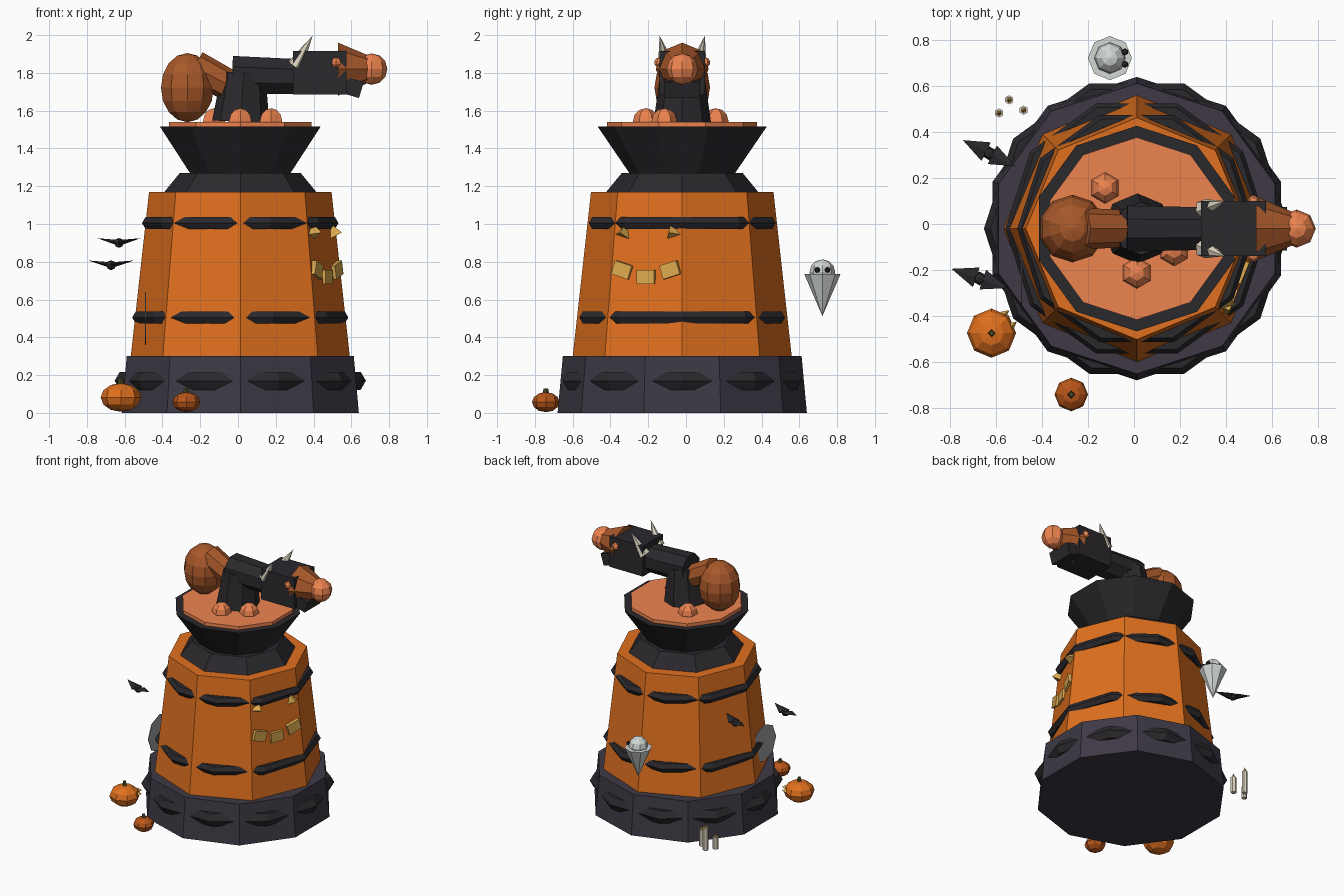
import bpy, bmesh, math
from mathutils import Vector, Matrix

if "Cube" in bpy.data.objects:
    bpy.data.objects.remove(bpy.data.objects["Cube"])

CX, CY = 0.012, -0.02   # tower axis


def paint(name, hexcol):
    m = bpy.data.materials.new(name)
    c = [int(hexcol[i:i + 2], 16) / 255 for i in (0, 2, 4)]
    m.diffuse_color = [((v + .055) / 1.055) ** 2.4 if v > .04 else v / 12.92 for v in c] + [1]
    m.use_nodes = True
    m.node_tree.nodes["Principled BSDF"].inputs["Base Color"].default_value = m.diffuse_color
    return m


ORANGE = paint("orange", "E0701E")
PURPLE = paint("dark_purple", "3E3945")
BLACK = paint("black", "2A282C")
LAVA = paint("lava", "EE8450")
BROWN = paint("burnt_orange", "A8582A")
IVORY = paint("ivory", "D8D0BC")
YELLOW = paint("yellow", "E0AC50")
WHITE = paint("ghost_white", "D2D8D6")
WEB = paint("web_grey", "A0A0A8")
RUST = paint("rust_orange", "B8561A")
GREEN = paint("stem", "4A4A28")


def finish(name, bm, mat):
    me = bpy.data.meshes.new(name)
    bmesh.ops.recalc_face_normals(bm, faces=bm.faces)
    bm.to_mesh(me)
    bm.free()
    me.materials.append(mat)
    ob = bpy.data.objects.new(name, me)
    bpy.context.collection.objects.link(ob)
    return ob


def cone(name, n, r1, r2, p0, p1, mat, flat=1.0, spin=0.0):
    """Frustum from p0 to p1; flat squashes it across its local y."""
    p0, p1 = Vector(p0), Vector(p1)
    d = p1 - p0
    M = (Matrix.Translation((p0 + p1) / 2) @ d.to_track_quat('Z', 'Y').to_matrix().to_4x4()
         @ Matrix.Diagonal((1, flat, 1, 1)) @ Matrix.Rotation(spin, 4, 'Z'))
    bm = bmesh.new()
    bmesh.ops.create_cone(bm, cap_ends=True, segments=n, radius1=r1, radius2=r2,
                          depth=d.length, matrix=M)
    bmesh.ops.remove_doubles(bm, verts=bm.verts, dist=1e-5)
    return finish(name, bm, mat)


def ball(name, c, r, mat, u=8, v=6):
    bm = bmesh.new()
    r = r if isinstance(r, tuple) else (r, r, r)
    bmesh.ops.create_uvsphere(bm, u_segments=u, v_segments=v, radius=1,
                              matrix=Matrix.Translation(c) @ Matrix.Diagonal((*r, 1)))
    return finish(name, bm, mat)


def box(name, c, size, mat, rot=Matrix.Identity(4)):
    bm = bmesh.new()
    bmesh.ops.create_cube(bm, size=1, matrix=Matrix.Translation(c) @ rot @ Matrix.Diagonal((*size, 1)))
    return finish(name, bm, mat)


def ring(name, z, R, r, mat):
    bpy.ops.mesh.primitive_torus_add(location=(CX, CY, z), major_segments=10, minor_segments=6,
                                     major_radius=R, minor_radius=r)
    ob = bpy.context.object
    ob.name = name
    ob.data.materials.append(mat)


def tier(name, n, r1, r2, z0, z1, mat):
    cone(name, n, r1, r2, (CX, CY, z0), (CX, CY, z1), mat)


# Tower
tier("base", 10, .66, .632, 0, .30, PURPLE)
tier("body", 8, .582, .483, .28, 1.17, ORANGE)
tier("collar", 8, .402, .32, 1.17, 1.27, BLACK)
tier("funnel", 10, .28, .447, 1.27, 1.515, BLACK)
tier("lava_pool", 10, .397, .397, 1.50, 1.54, LAVA)
ring("base_band", .17, .61, .055, BLACK)
ring("lower_band", .505, .535, .037, BLACK)
ring("upper_band", 1.005, .483, .037, BLACK)
for x, y in ((-.126, .157), (.012, -.213), (.175, -.115)):
    ball("lava_bubble", (x, y, 1.545), .068, LAVA, 6, 6)

# Carved face on the body side at -22.5 degrees
A = math.radians(-22.5)
N, T = Vector((math.cos(A), math.sin(A), 0)), Vector((-math.sin(A), math.cos(A), 0))
C = Vector((CX, CY, 0))
for s in (-1, 1):
    p = C + N * .465 + T * .14 * s + Vector((0, 0, .955))
    cone("face_eye", 3, .05, 0, p, p + N * .06, YELLOW, spin=s * .3)
for s in (-1, 0, 1):
    p = C + N * .495 + T * .138 * s + Vector((0, 0, .72 + .037 * abs(s)))
    box("face_tooth", p, (.03, .1, .075), YELLOW,
        Matrix.Rotation(A, 4, 'Z') @ Matrix.Rotation(s * .3, 4, 'X'))

# Creature cannon on top
cone("pedestal", 8, .152, .115, (.015, CY, 1.54), (.03, CY, 1.80), BLACK)
cone("neck", 8, .108, .1, (-.03, CY, 1.79), (.33, CY, 1.78), BLACK, spin=math.pi / 8)
box("head", (.433, CY, 1.80), (.282, .24, .23), BLACK)
box("jaw", (.538, CY, 1.743), (.24, .19, .088), BLACK, Matrix.Rotation(.29, 4, 'Y'))
cone("mouth_flame", 8, .14, .06, (.53, CY, 1.82), (.72, CY, 1.82), BROWN)
ball("fire_ball", (.708, CY, 1.82), .083, LAVA)
cone("tank_pipe", 8, .09, .08, (-.23, CY, 1.83), (0, CY, 1.71), BROWN)
ball("tank", (-.268, CY, 1.722), (.147, .147, .183), BROWN, 10, 8)
for s in (-1, 1):
    cone("horn", 6, .045, 0, (.305, CY + s * .085, 1.84), (.395, CY + s * .12, 1.997), IVORY)
    ball("eye", (.52, CY + s * .12, 1.855), .028, LAVA, 6, 5)

# Bats
for c, d in (((-.63, .308, .9), (.115, -.057)), ((-.672, -.237, .782), (.122, -.042))):
    c = Vector(c)
    ball("bat_body", c, (.03, .03, .026), BLACK, 6, 4)
    for s in (-1, 1):
        v = Vector((d[0] * s, d[1] * s, .025))
        cone("bat_wing", 4, .045, 0, c + v * .12, c + v, BLACK, flat=.3)

# Ghost hanging at the back
gx, gy = -.105, .722
ball("ghost_head", (gx, gy, .745), .068, WHITE)
cone("ghost_robe", 8, 0, .096, (gx, gy, .512), (gx, gy, .735), WHITE)
for s in (-1, 1):
    ball("ghost_eye", (gx + .065, gy + s * .027, .757), .015, BLACK, 6, 4)

# Web disc half sunk in the left side
cone("web", 8, .14, .14, (-.492, -.24, .5), (-.488, -.24, .5), WEB)

# Pumpkins
for x, y, z, r, h, m in ((-.62, -.475, .082, .107, .076, ORANGE), (-.273, -.742, .057, .073, .053, RUST)):
    ball("pumpkin", (x, y, z), (r, r, h), m, 8, 6)
    cone("pumpkin_stem", 4, .018, .012, (x, y, z + h * .85), (x, y, z + h * 1.38), GREEN)
for x, y in ((-.568, -.395), (-.535, -.445)):
    cone("pumpkin_eye", 3, .02, 0, (x, y, .1), (x + .025, y + .02, .1), YELLOW)

# Candles
for x, y, h in ((-.587, .483, .09), (-.543, .54, .17), (-.48, .495, .12)):
    cone("candle", 6, .02, .02, (x, y, 0), (x, y, h), IVORY)
    cone("candle_flame", 5, .012, 0, (x, y, h), (x, y, h + .035), YELLOW)
